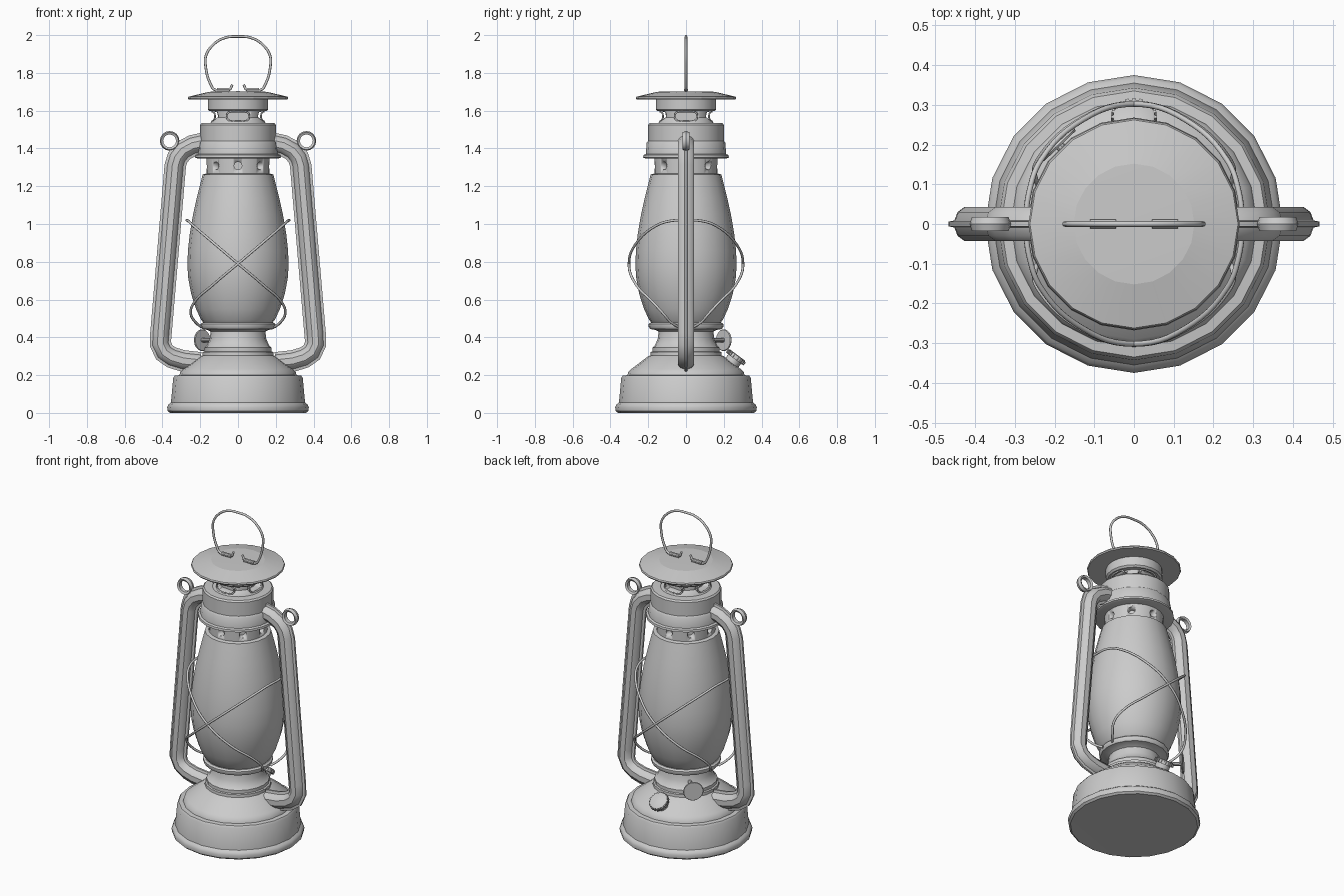
import bpy, bmesh, math
from mathutils import Vector, Matrix

if "Cube" in bpy.data.objects:
    bpy.data.objects.remove(bpy.data.objects["Cube"])

SIDES = 20


def finish(name, bm, angle=35):
    bmesh.ops.remove_doubles(bm, verts=bm.verts, dist=1e-4)
    bmesh.ops.recalc_face_normals(bm, faces=bm.faces)
    me = bpy.data.meshes.new(name)
    bm.to_mesh(me)
    bm.free()
    ob = bpy.data.objects.new(name, me)
    bpy.context.collection.objects.link(ob)
    bpy.ops.object.select_all(action='DESELECT')
    ob.select_set(True)
    bpy.context.view_layer.objects.active = ob
    bpy.ops.object.shade_smooth_by_angle(angle=math.radians(angle))
    return ob


def lathe(name, profile, sides=SIDES, closed=False, axis=(0, 0, 1), at=(0, 0, 0), angle=35):
    """Revolve (radius, height) points, then aim the axis and move into place."""
    bm = bmesh.new()
    vs = [bm.verts.new((r, 0, z)) for r, z in profile]
    pairs = list(zip(vs, vs[1:])) + ([(vs[-1], vs[0])] if closed else [])
    es = [bm.edges.new(p) for p in pairs]
    bmesh.ops.spin(bm, geom=vs + es, cent=(0, 0, 0), axis=(0, 0, 1),
                   angle=math.tau, steps=sides, use_duplicate=False)
    rot = Vector((0, 0, 1)).rotation_difference(Vector(axis)).to_matrix().to_4x4()
    bmesh.ops.transform(bm, matrix=Matrix.Translation(at) @ rot, verts=bm.verts)
    bmesh.ops.remove_doubles(bm, verts=bm.verts, dist=1e-4)
    bmesh.ops.dissolve_degenerate(bm, edges=bm.edges, dist=1e-5)
    return finish(name, bm, angle)


def wire(name, pts, radius=0.007):
    cu = bpy.data.curves.new(name, 'CURVE')
    cu.dimensions = '3D'
    cu.bevel_depth, cu.bevel_resolution, cu.resolution_u = radius, 2, 6
    cu.use_fill_caps = True
    sp = cu.splines.new('BEZIER')
    sp.bezier_points.add(len(pts) - 1)
    for p, co in zip(sp.bezier_points, pts):
        p.co = co
        p.handle_left_type = p.handle_right_type = 'AUTO'
    ob = bpy.data.objects.new(name, cu)
    bpy.context.collection.objects.link(ob)
    return ob


def mirror_x(ob):
    ob.modifiers.new('mirror', 'MIRROR').use_axis[0] = True


def punch(ob, count, radius, z, size, stretch):
    """Cut a ring of round or slotted openings into a turned part."""
    bm = bmesh.new()
    for i in range(count):
        turn = Matrix.Rotation(math.tau * i / count, 4, 'Z')
        m = (turn @ Matrix.Translation((0, -radius, z)) @ Matrix.Rotation(math.pi / 2, 4, 'X'))
        g = bmesh.ops.create_cone(bm, cap_ends=True, segments=12, radius1=size,
                                  radius2=size, depth=0.08)
        for v in g['verts']:
            v.co.x += math.copysign(stretch, v.co.x)
            v.co = m @ v.co
    cut = finish(ob.name + '_cutter', bm)
    cut.hide_render = True
    cut.hide_viewport = True
    b = ob.modifiers.new('openings', 'BOOLEAN')
    b.object, b.operation, b.solver = cut, 'DIFFERENCE', 'EXACT'


# Fuel tank with rolled foot and stepped shoulder
lathe('fuel_tank', [(0, 0.005), (0.36, 0), (0.372, 0.01), (0.375, 0.03), (0.368, 0.045),
                    (0.355, 0.055), (0.343, 0.185), (0.335, 0.197), (0.31, 0.2),
                    (0.306, 0.215), (0.29, 0.232), (0.2, 0.3), (0.188, 0.305),
                    (0.187, 0.322), (0.17, 0.328), (0, 0.328)])

# Burner neck and globe seat
lathe('burner_neck', [(0, 0.32), (0.178, 0.325), (0.178, 0.345), (0.166, 0.355), (0.15, 0.39),
                      (0.145, 0.43), (0.165, 0.44), (0.19, 0.444), (0.198, 0.456),
                      (0.198, 0.47), (0.188, 0.478), (0, 0.478)])

# Glass globe
lathe('glass_globe', [(0, 0.475), (0.18, 0.475), (0.195, 0.492), (0.222, 0.55), (0.248, 0.63),
                      (0.263, 0.71), (0.268, 0.78), (0.265, 0.86), (0.255, 0.95),
                      (0.238, 1.05), (0.218, 1.14), (0.198, 1.22), (0.187, 1.262),
                      (0.165, 1.268), (0, 1.268)])

# Vented collar above the globe
collar = lathe('vent_collar', [(0, 1.262), (0.166, 1.262), (0.168, 1.36), (0, 1.36)], sides=40)
punch(collar, 8, 0.165, 1.308, 0.021, 0)

# Hood
lathe('hood', [(0, 1.355), (0.215, 1.347), (0.227, 1.352), (0.225, 1.365), (0.213, 1.37),
               (0.208, 1.43), (0.2, 1.44), (0.2, 1.525), (0.192, 1.534), (0.14, 1.536),
               (0, 1.536)])

# Chimney with slotted vents, and its upper band
chimney = lathe('chimney', [(0, 1.53), (0.147, 1.53), (0.138, 1.55), (0.122, 1.565),
                            (0.122, 1.61), (0, 1.61)], sides=40)
punch(chimney, 4, 0.125, 1.57, 0.025, 0.035)
lathe('chimney_band', [(0, 1.597), (0.15, 1.597), (0.16, 1.607), (0.16, 1.67), (0, 1.67)])

# Raised frames around the four chimney vents
for i in range(4):
    turn = Matrix.Rotation(math.pi / 2 * i, 3, 'Z')
    pts = []
    for k in range(13):
        a = math.tau * k / 12
        c = math.cos(a)
        x = 0.025 * c + (math.copysign(0.035, c) if abs(c) > 0.01 else 0)
        pts.append(turn @ Vector((x, -math.sqrt(0.136 ** 2 - x * x), 1.57 + 0.025 * math.sin(a))))
    wire('vent_frame', pts, 0.005)

# Rain cap
lathe('rain_cap', [(0, 1.662), (0.262, 1.66), (0.266, 1.667), (0.262, 1.674),
                   (0.152, 1.7), (0, 1.703)], angle=12)

# Side tubes: pressed halves with seam flanges, swept from tank to hood
path = [Vector((x, 0, z)) for x, z in
        [(0.2, 0.265), (0.29, 0.275), (0.35, 0.293), (0.39, 0.32), (0.411, 0.365),
         (0.408, 0.42), (0.332, 1.31), (0.32, 1.35), (0.29, 1.388), (0.24, 1.415), (0.17, 1.43)]]
half = [(-0.057, 0.006), (-0.042, 0.009), (-0.034, 0.03), (-0.016, 0.043),
        (0.016, 0.043), (0.034, 0.03), (0.042, 0.009), (0.057, 0.006)]
section = half + [(u, -y) for u, y in reversed(half)]
bm = bmesh.new()
rings = []
for i, p in enumerate(path):
    d = (path[min(i + 1, len(path) - 1)] - path[max(i - 1, 0)]).normalized()
    n = Vector((d.z, 0, -d.x))
    rings.append([bm.verts.new(p + n * u + Vector((0, y, 0))) for u, y in section])
for a, b in zip(rings, rings[1:]):
    for k in range(len(section)):
        j = (k + 1) % len(section)
        bm.faces.new((a[k], a[j], b[j], b[k]))
bm.faces.new(rings[0])
bm.faces.new(rings[-1])
mirror_x(finish('side_tube', bm))

# Bail eyelets on the tube shoulders
eye = lathe('tube_eyelet', [(0.034, -0.012), (0.046, -0.018), (0.052, 0), (0.046, 0.018),
                            (0.034, 0.012)], sides=16, closed=True,
            axis=(0, 1, 0), at=(0.362, 0, 1.44))
mirror_x(eye)

# Crossed wire guard: two tilted loops
arc = [(-0.195, 0.04, 0.455), (-0.225, 0.08, 0.48), (-0.25, 0.12, 0.525), (-0.235, 0.17, 0.58),
       (-0.13, 0.265, 0.68), (0, 0.302, 0.79), (0.13, 0.262, 0.9), (0.235, 0.16, 0.99),
       (0.262, 0.09, 1.015), (0.272, 0, 1.02)]
loop = arc + [(x, -y, z) for x, y, z in reversed(arc[:-1])]
for s, side in ((1, 'right'), (-1, 'left')):
    wire('guard_wire_' + side, [(s * x, y, z) for x, y, z in loop])

# Carrying bail with hooked ends
bail = [(0.03, 0, 1.738), (0.045, 0, 1.712), (0.08, 0, 1.708), (0.125, 0, 1.712),
        (0.145, 0, 1.74), (0.172, 0, 1.84), (0.17, 0, 1.89), (0.14, 0, 1.94),
        (0.08, 0, 1.982)]
wire('carrying_bail', bail + [(0, 0, 1.993)] + [(-x, y, z) for x, y, z in reversed(bail)])

# Bail sockets on the cap
socket = lathe('bail_socket', [(0, -0.033), (0.012, -0.033), (0.012, 0.033), (0, 0.033)],
               sides=10, axis=(1, 0, 0), at=(0.078, 0, 1.709))
mirror_x(socket)

# Wick wheel and its shaft
out = Vector((-0.69, 0.72, 0))
disc = [(0, -0.005), (0.055, -0.005), (0.058, 0), (0.055, 0.005), (0, 0.005)]
lathe('wick_wheel', disc, axis=out, at=(-0.19, 0.2, 0.385))
lathe('wick_shaft', [(0, -0.17), (0.012, -0.17), (0.012, 0), (0, 0)], sides=10,
      axis=out, at=(-0.19, 0.2, 0.385))

# Filler cap with knurled rim
up = Vector((0, 0.6, 0.8))
centre = Vector((0, 0.265, 0.295))
lathe('filler_cap', [(0, -0.012), (0.053, -0.012), (0.053, 0.01), (0.047, 0.014), (0, 0.014)],
      axis=up, at=centre)
lathe('filler_neck', [(0, -0.06), (0.042, -0.06), (0.042, 0), (0, 0)], axis=up, at=centre)
bm = bmesh.new()
tilt = Vector((0, 0, 1)).rotation_difference(up).to_matrix().to_4x4()
for i in range(20):
    m = (Matrix.Translation(centre) @ tilt @ Matrix.Rotation(math.tau * i / 20, 4, 'Z')
         @ Matrix.Translation((0.054, 0, -0.001)) @ Matrix.Diagonal((0.009, 0.008, 0.02, 1)))
    bmesh.ops.create_cube(bm, size=1, matrix=m)
finish('filler_cap_knurls', bm)
